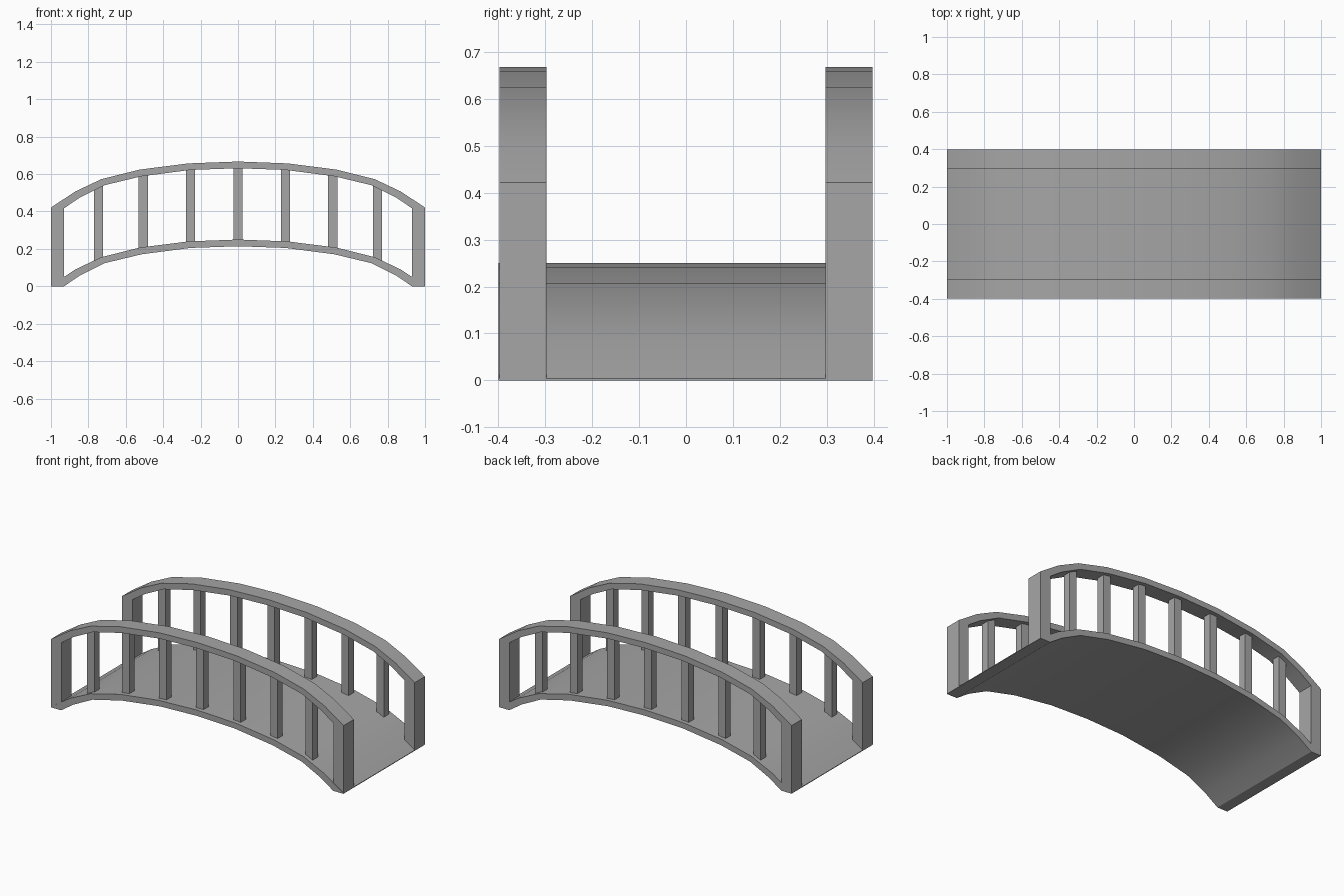
import bpy, bmesh, math

if "Cube" in bpy.data.objects:
    bpy.data.objects.remove(bpy.data.objects["Cube"], do_unlink=True)

stone = bpy.data.materials.new("mid grey")
stone.use_nodes = True
GREY = (0.38, 0.38, 0.38, 1)
stone.diffuse_color = GREY
stone.node_tree.nodes["Principled BSDF"].inputs["Base Color"].default_value = GREY

# Half profiles of the arch, from the crown to the end
TOP = [(0, .25), (.265, .24), (.525, .207), (.73, .156), (.87, .09), (1, .004)]
BOTTOM = [(0, .214), (.255, .205), (.515, .171), (.715, .123), (.845, .058), (.93, 0)]
RAIL_RISE = .417
RAIL_Y, RAIL_HALF = .347, .05
POST_INNER = .93


def height(profile, x):
    """Height of a half profile at distance x from the middle."""
    x = abs(x)
    for (x0, z0), (x1, z1) in zip(profile, profile[1:]):
        if x <= x1:
            return z0 + (z1 - z0) * (x - x0) / (x1 - x0)
    return profile[-1][1]


def full(profile):
    return [(-x, z) for x, z in reversed(profile[1:])] + profile


def prism(name, outline, y0, y1):
    """Extrude an outline in the xz plane from y0 to y1."""
    bm = bmesh.new()
    face = bm.faces.new([bm.verts.new((x, y0, z)) for x, z in outline])
    out = bmesh.ops.extrude_face_region(bm, geom=[face])
    moved = [v for v in out["geom"] if isinstance(v, bmesh.types.BMVert)]
    bmesh.ops.translate(bm, verts=moved, vec=(0, y1 - y0, 0))
    bmesh.ops.recalc_face_normals(bm, faces=bm.faces)
    mesh = bpy.data.meshes.new(name)
    bm.to_mesh(mesh)
    bm.free()
    mesh.materials.append(stone)
    ob = bpy.data.objects.new(name, mesh)
    bpy.context.collection.objects.link(ob)
    bpy.ops.object.select_all(action="DESELECT")
    ob.select_set(True)
    bpy.context.view_layer.objects.active = ob
    bpy.ops.object.shade_smooth_by_angle(angle=math.radians(30))
    return ob


def arch(name, rise, y0, y1):
    """Curved slab between the two profiles, with level feet at the ends."""
    foot = [(1, 0)]
    lower = [(-1, 0)] + full(BOTTOM) + foot
    outline = full(TOP) + lower[::-1]
    return prism(name, [(x, z + rise) for x, z in outline], y0, y1)


# Walkway
arch("deck", 0, -.399, .397)

# Two matching railings
for side, sign in (("front", -1), ("back", 1)):
    y = sign * RAIL_Y
    arch(side + "_handrail", RAIL_RISE, y - RAIL_HALF, y + RAIL_HALF)

    # End posts
    for end, s in (("left", 1), ("right", -1)):
        prism(f"{side}_{end}_end_post",
              [(s * POST_INNER, 0), (s, 0), (s, RAIL_RISE), (s * POST_INNER, RAIL_RISE)],
              y - RAIL_HALF, y + RAIL_HALF)

    # Slim balusters, sunk slightly into the deck and handrail
    for i in range(-3, 4):
        x = math.copysign((0, .254, .506, .746)[abs(i)], i)
        a, b = x - .025, x + .025
        prism(f"{side}_baluster_{i + 4}",
              [(a, height(TOP, a) - .01), (b, height(TOP, b) - .01),
               (b, height(BOTTOM, b) + RAIL_RISE + .01),
               (a, height(BOTTOM, a) + RAIL_RISE + .01)],
              y - .025, y + .025)
